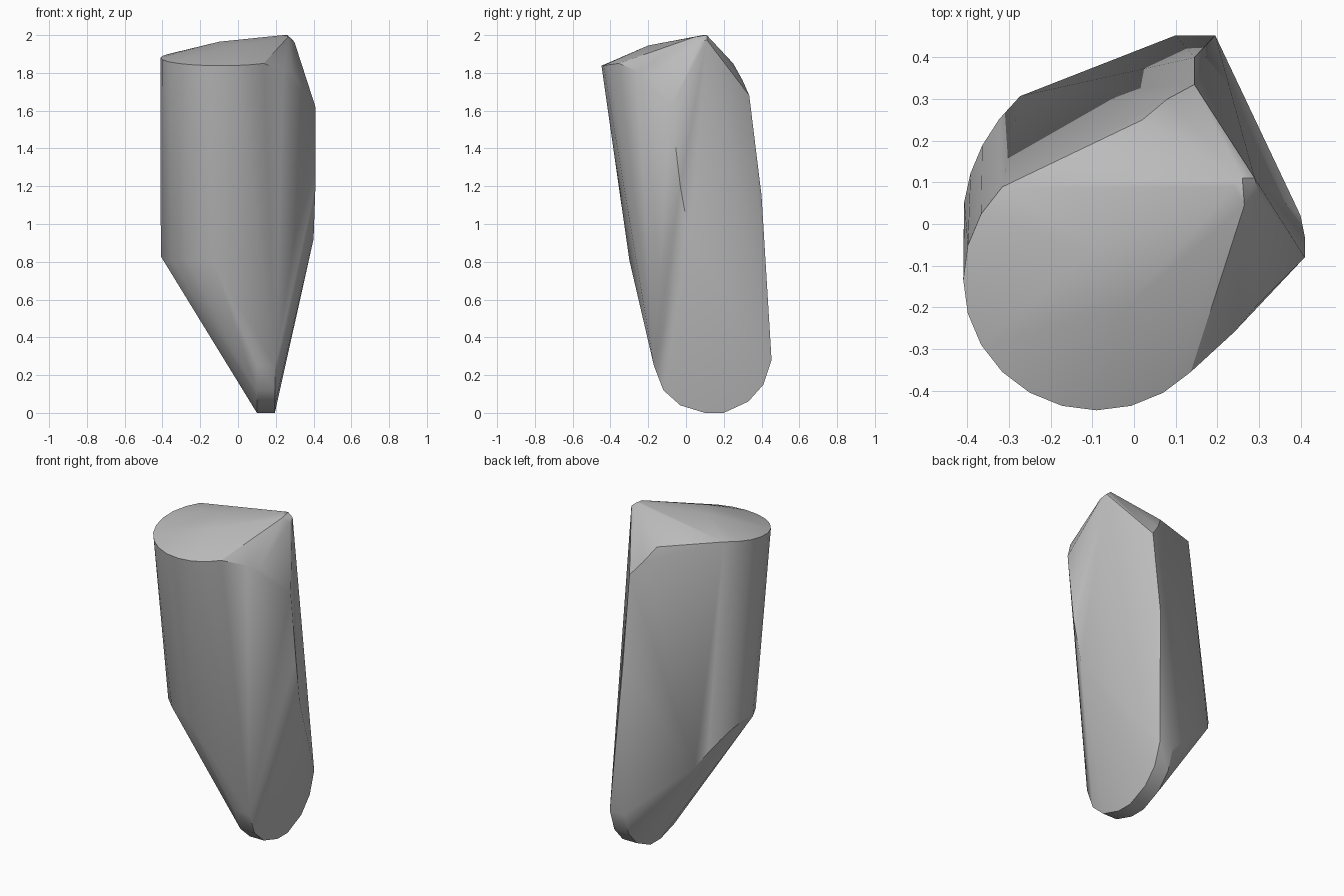
import bpy
import bmesh
import math
from mathutils import Vector

default_cube = bpy.data.objects.get("Cube")
if default_cube:
    bpy.data.objects.remove(default_cube, do_unlink=True)

RADIUS = 0.32
AXIS_X = -0.09
LEAN = -0.14      # drift of the axis in y for each unit of height


def shaft_point(degrees, height):
    """Point on the rounded side of the leaning shaft."""
    angle = math.radians(degrees)
    axis_y = 0.13 + LEAN * height
    return Vector((AXIS_X + RADIUS * math.cos(angle),
                   axis_y + RADIUS * math.sin(angle),
                   height))


def chisel_height(x):
    """Height of the slanted underside at a given x."""
    return 1.63 * (0.1 - x)


def rim_point(degrees):
    """Point on the upper rim, which rises gently towards the back."""
    point = shaft_point(degrees, 1.88)
    height = 1.88 + 0.13 * (point.y + 0.13)
    return shaft_point(degrees, height)


def chisel_point(degrees):
    """Point where the rounded side meets the slanted underside."""
    x = shaft_point(degrees, 0).x
    return shaft_point(degrees, chisel_height(x))


def build_hull(name, points, material):
    """Wrap a set of points in a faceted solid with softened shallow edges."""
    mesh = bpy.data.meshes.new(name)
    bm = bmesh.new()
    for point in points:
        bm.verts.new(point)
    result = bmesh.ops.convex_hull(bm, input=bm.verts)
    unused = [item for item in result["geom_interior"]
              if isinstance(item, bmesh.types.BMVert)]
    bmesh.ops.delete(bm, geom=unused, context="VERTS")
    bmesh.ops.recalc_face_normals(bm, faces=bm.faces)
    bm.to_mesh(mesh)
    bm.free()
    mesh.materials.append(material)
    obj = bpy.data.objects.new(name, mesh)
    bpy.context.collection.objects.link(obj)
    bpy.ops.object.select_all(action="DESELECT")
    obj.select_set(True)
    bpy.context.view_layer.objects.active = obj
    bpy.ops.object.shade_smooth_by_angle(angle=math.radians(30))
    return obj


# Plain stone colour
stone_grey = bpy.data.materials.new("stone_grey")
stone_grey.use_nodes = True
colour = (0.5, 0.5, 0.5, 1)
stone_grey.diffuse_color = colour
stone_grey.node_tree.nodes["Principled BSDF"].inputs["Base Color"].default_value = colour

# Rounded upper rim, from the back round the right side to the front
points = [rim_point(degrees) for degrees in range(135, 316, 15)]

# Lower end of the rounded side, trimmed by the slanted underside
points += [chisel_point(degrees) for degrees in range(125, 200, 12)]
points += [shaft_point(degrees, 0.81) for degrees in (215, 235, 262)]

# Shallow crown and blunt peak
points += [(-0.1, -0.06, 1.965), (-0.02, -0.2, 1.945)]
points += [(0.24, 0.09, 2), (0.26, 0.11, 2), (0.29, 0.11, 1.975),
           (0.3, 0.07, 1.96), (0.265, 0.045, 1.99)]

# Broken corners of the rim
points += [(0.02, 0.25, 1.85), (0.08, 0.3, 1.76), (0.145, 0.335, 1.68),
           (0.29, -0.2, 1.79), (0.24, -0.26, 1.81)]

# Ridge down the left side and the back edge
points += [(0.41, -0.08, 1.62), (0.41, -0.03, 1.2), (0.4, 0.02, 0.92),
           (0.145, 0.4, 1.15)]

# Blunt foot: one rounded outline given thickness
foot_outline = [(-0.17, 0.25), (-0.12, 0.12), (-0.03, 0.04), (0.1, 0),
                (0.2, 0), (0.33, 0.06), (0.41, 0.15), (0.453, 0.28)]
for y, z in foot_outline:
    points += [(x, y, z) for x in (0.1, 0.195)]

build_hull("stone_shard", points, stone_grey)
